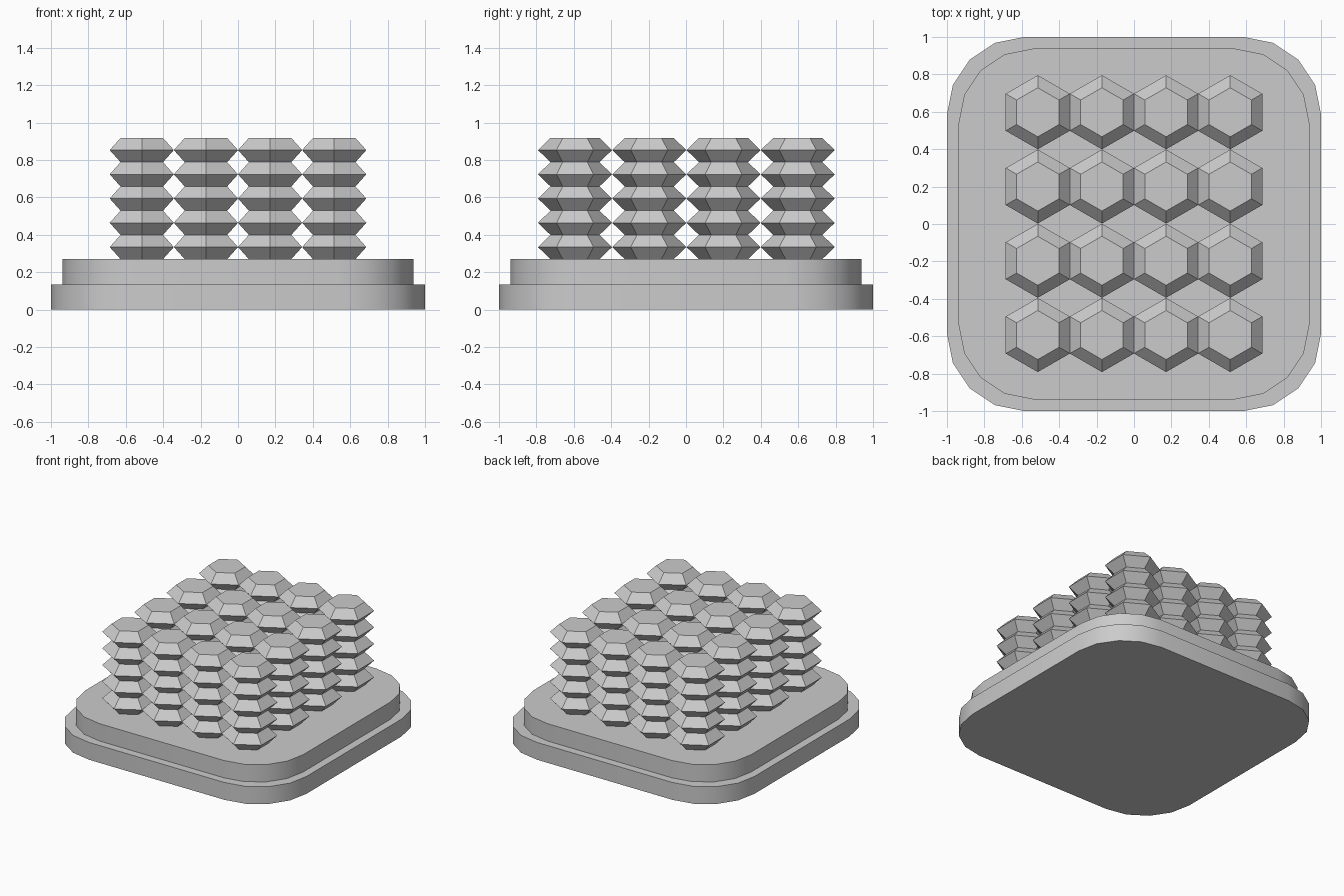
import bpy, bmesh
from math import pi, cos, sin

if "Cube" in bpy.data.objects:
    bpy.data.objects.remove(bpy.data.objects["Cube"])


def loft(name, rings):
    """Closed solid through a stack of equal-length point rings."""
    bm = bmesh.new()
    loops = [[bm.verts.new(p) for p in ring] for ring in rings]
    n = len(loops[0])
    for a, b in zip(loops, loops[1:]):
        for i in range(n):
            j = (i + 1) % n
            bm.faces.new((a[i], a[j], b[j], b[i]))
    bm.faces.new(loops[0][::-1])
    bm.faces.new(loops[-1])
    mesh = bpy.data.meshes.new(name)
    bm.to_mesh(mesh)
    bm.free()
    obj = bpy.data.objects.new(name, mesh)
    bpy.context.collection.objects.link(obj)
    return obj


def rounded_square(half, radius, z, segs=4):
    c = half - radius
    pts = []
    for k, (sx, sy) in enumerate([(1, 1), (-1, 1), (-1, -1), (1, -1)]):
        for i in range(segs + 1):
            a = pi / 2 * (k + i / segs)
            pts.append((sx * c + radius * cos(a), sy * c + radius * sin(a), z))
    return pts


def slab(name, half, radius, z0, z1):
    obj = loft(name, [rounded_square(half, radius, z) for z in (z0, z1)])
    bpy.ops.object.select_all(action='DESELECT')
    obj.select_set(True)
    bpy.context.view_layer.objects.active = obj
    bpy.ops.object.shade_smooth_by_angle(angle=pi / 6)


# Two-step base with rounded corners
slab("base_lower", 1.0, 0.415, 0.0, 0.135)
slab("base_upper", 0.938, 0.40, 0.135, 0.27)

# Ribbed hexagonal pegs: narrow and wide rings alternate, points along y
R_WIDE, R_NARROW, LAYERS = 0.198, 0.131, 5
Z0, Z1 = 0.27, 0.918


def hexagon(r, z):
    return [(r * cos(pi / 6 + i * pi / 3), r * sin(pi / 6 + i * pi / 3), z)
            for i in range(6)]


step = (Z1 - Z0) / (2 * LAYERS)
rings = [hexagon(R_WIDE if k % 2 else R_NARROW, Z0 + k * step)
         for k in range(2 * LAYERS + 1)]

# 4 x 4 grid of pegs
for row in range(4):
    for col in range(4):
        peg = loft(f"peg_{row}_{col}", rings)
        peg.location = ((col - 1.5) * 0.343, (row - 1.5) * 0.397 + 0.002, 0)
